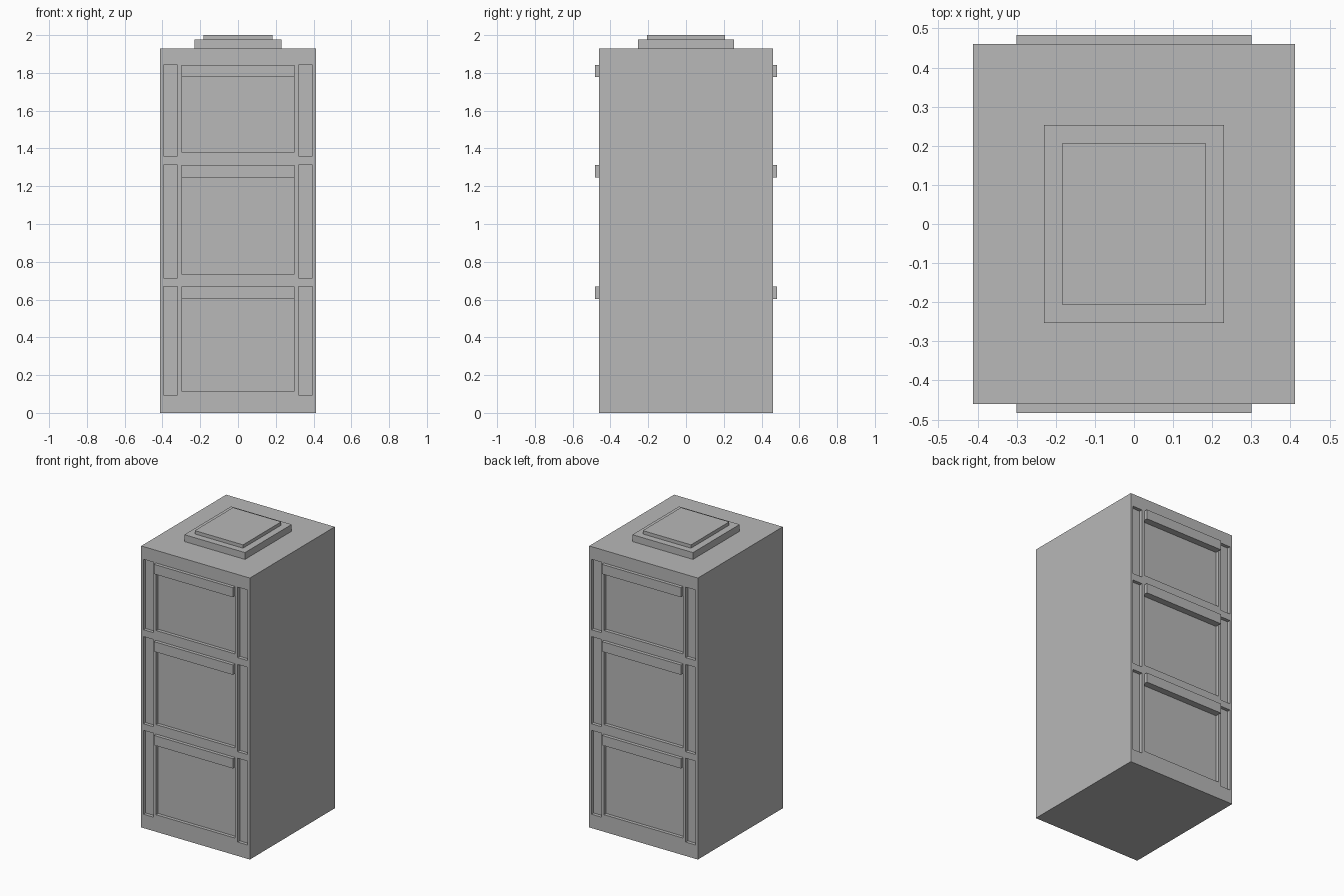
import bpy, bmesh
from mathutils import Matrix, Vector

cube = bpy.data.objects.get("Cube")
if cube:
    bpy.data.objects.remove(cube, do_unlink=True)

grey = bpy.data.materials.new("plain_grey")
grey.use_nodes = True
colour = (0.48, 0.48, 0.48, 1)
grey.diffuse_color = colour
grey.node_tree.nodes["Principled BSDF"].inputs["Base Color"].default_value = colour

HALF_X, HALF_Y, BODY_TOP = 0.412, 0.46, 1.93
RECESS, GRIP = 0.023, 0.023
PANEL_X = 0.3
SLOT_X = (0.32, 0.395)

# Each drawer: bottom of slots, bottom of panel, underside of handle, top
DRAWERS = {
    "lower": (0.095, 0.117, 0.603, 0.67),
    "middle": (0.715, 0.735, 1.245, 1.313),
    "upper": (1.36, 1.38, 1.777, 1.843),
}


def add_box(bm, low, high):
    low, high = Vector(low), Vector(high)
    size = Matrix.Diagonal((high - low).to_4d())
    size[3][3] = 1
    bmesh.ops.create_cube(bm, size=1, matrix=Matrix.Translation((low + high) / 2) @ size)


def make_object(name, boxes):
    bm = bmesh.new()
    for low, high in boxes:
        add_box(bm, low, high)
    mesh = bpy.data.meshes.new(name)
    bm.to_mesh(mesh)
    bm.free()
    mesh.materials.append(grey)
    obj = bpy.data.objects.new(name, mesh)
    bpy.context.collection.objects.link(obj)
    return obj


def span(side, inner, outer):
    return sorted((side * inner, side * outer))


# Cabinet body
body = make_object("cabinet_body", [((-HALF_X, -HALF_Y, 0), (HALF_X, HALF_Y, BODY_TOP))])

# Recessed drawer panels and side slots, with handles, on front and back
cuts = []
for side, face in ((-1, "front"), (1, "back")):
    y0, y1 = span(side, HALF_Y - RECESS, HALF_Y + 0.1)
    h0, h1 = span(side, HALF_Y, HALF_Y + GRIP)
    for level, (slot, panel, grip, top) in DRAWERS.items():
        cuts.append(((-PANEL_X, y0, panel), (PANEL_X, y1, grip)))
        for edge in (-1, 1):
            x0, x1 = span(edge, *SLOT_X)
            cuts.append(((x0, y0, slot), (x1, y1, top)))
        make_object(f"{face}_{level}_handle", [((-PANEL_X, h0, grip), (PANEL_X, h1, top))])

cutter = make_object("recess_cutter", cuts)
cutter.hide_render = True
recess = body.modifiers.new("recesses", "BOOLEAN")
recess.operation = "DIFFERENCE"
recess.solver = "EXACT"
recess.object = cutter
bpy.context.view_layer.objects.active = body
bpy.ops.object.modifier_apply(modifier=recess.name)
bpy.data.objects.remove(cutter, do_unlink=True)

# Stepped cap on top
make_object("cap_base", [((-0.23, -0.253, BODY_TOP), (0.23, 0.253, 1.977))])
make_object("cap_top", [((-0.183, -0.207, 1.977), (0.183, 0.207, 2))])
